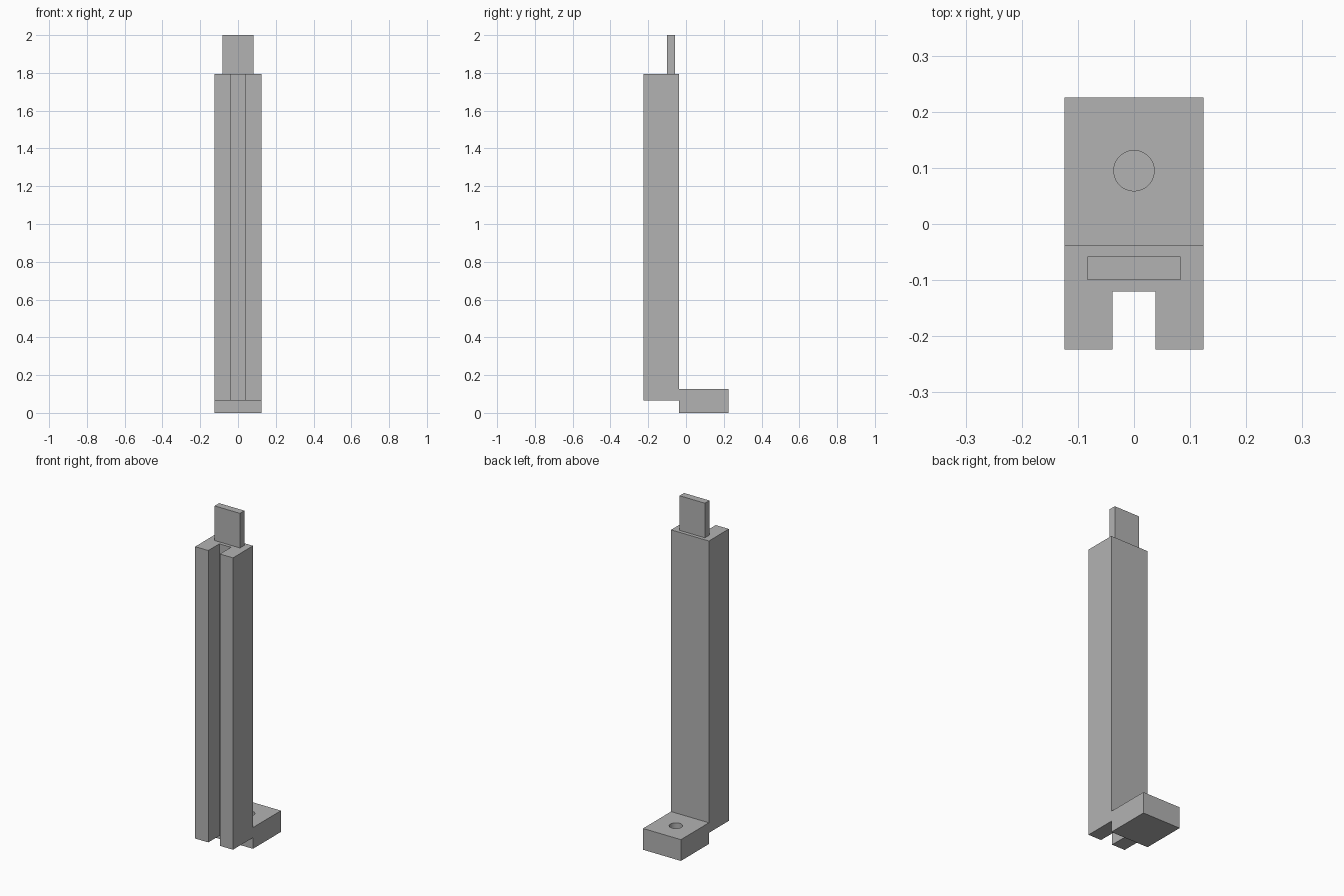
import bpy
import bmesh
from math import radians

cube = bpy.data.objects.get("Cube")
if cube:
    bpy.data.objects.remove(cube, do_unlink=True)

# Single plain grey
grey = bpy.data.materials.new("plain grey")
grey.use_nodes = True
colour = (0.45, 0.45, 0.45, 1)
grey.diffuse_color = colour
grey.node_tree.nodes["Principled BSDF"].inputs["Base Color"].default_value = colour


def extrude_profile(name, outline, z0, z1):
    """Raise a flat outline (x, y) from z0 to z1."""
    bm = bmesh.new()
    face = bm.faces.new([bm.verts.new((x, y, z0)) for x, y in outline])
    out = bmesh.ops.extrude_face_region(bm, geom=[face], use_keep_orig=True)
    top = [v for v in out["geom"] if isinstance(v, bmesh.types.BMVert)]
    bmesh.ops.translate(bm, verts=top, vec=(0, 0, z1 - z0))
    bmesh.ops.recalc_face_normals(bm, faces=bm.faces)
    mesh = bpy.data.meshes.new(name)
    bm.to_mesh(mesh)
    bm.free()
    mesh.materials.append(grey)
    obj = bpy.data.objects.new(name, mesh)
    bpy.context.collection.objects.link(obj)
    return obj


def rectangle(half_width, y0, y1):
    return [(-half_width, y0), (half_width, y0), (half_width, y1), (-half_width, y1)]


WIDTH, FRONT, JOINT, BACK = 0.124, -0.224, -0.037, 0.225
SLOT, SLOT_END = 0.038, -0.12

# Column with a full-height slot in its front
half = [(SLOT, SLOT_END), (SLOT, FRONT), (WIDTH, FRONT), (WIDTH, JOINT)]
mirrored = [(-x, y) for x, y in reversed(half)]
extrude_profile("slotted_column", half + mirrored, 0.066, 1.795)

# Flat tab on top
extrude_profile("top_tab", rectangle(0.083, -0.1, -0.058), 1.795, 2.0)

# Foot block with a blind round hole
foot = extrude_profile("foot_block", rectangle(WIDTH, JOINT, BACK), 0, 0.126)
bpy.ops.mesh.primitive_cylinder_add(vertices=48, radius=0.036, depth=0.12,
                                    location=(0, 0.095, 0.12))
cutter = bpy.context.object
cutter.name = "hole_cutter"
cutter.hide_render = True
cutter.data.materials.append(grey)

hole = foot.modifiers.new("hole", "BOOLEAN")
hole.operation = "DIFFERENCE"
hole.solver = "EXACT"
hole.object = cutter
bpy.ops.object.select_all(action="DESELECT")
foot.select_set(True)
bpy.context.view_layer.objects.active = foot
bpy.ops.object.modifier_apply(modifier=hole.name)
bpy.data.objects.remove(cutter, do_unlink=True)
bpy.ops.object.shade_smooth_by_angle(angle=radians(30))
